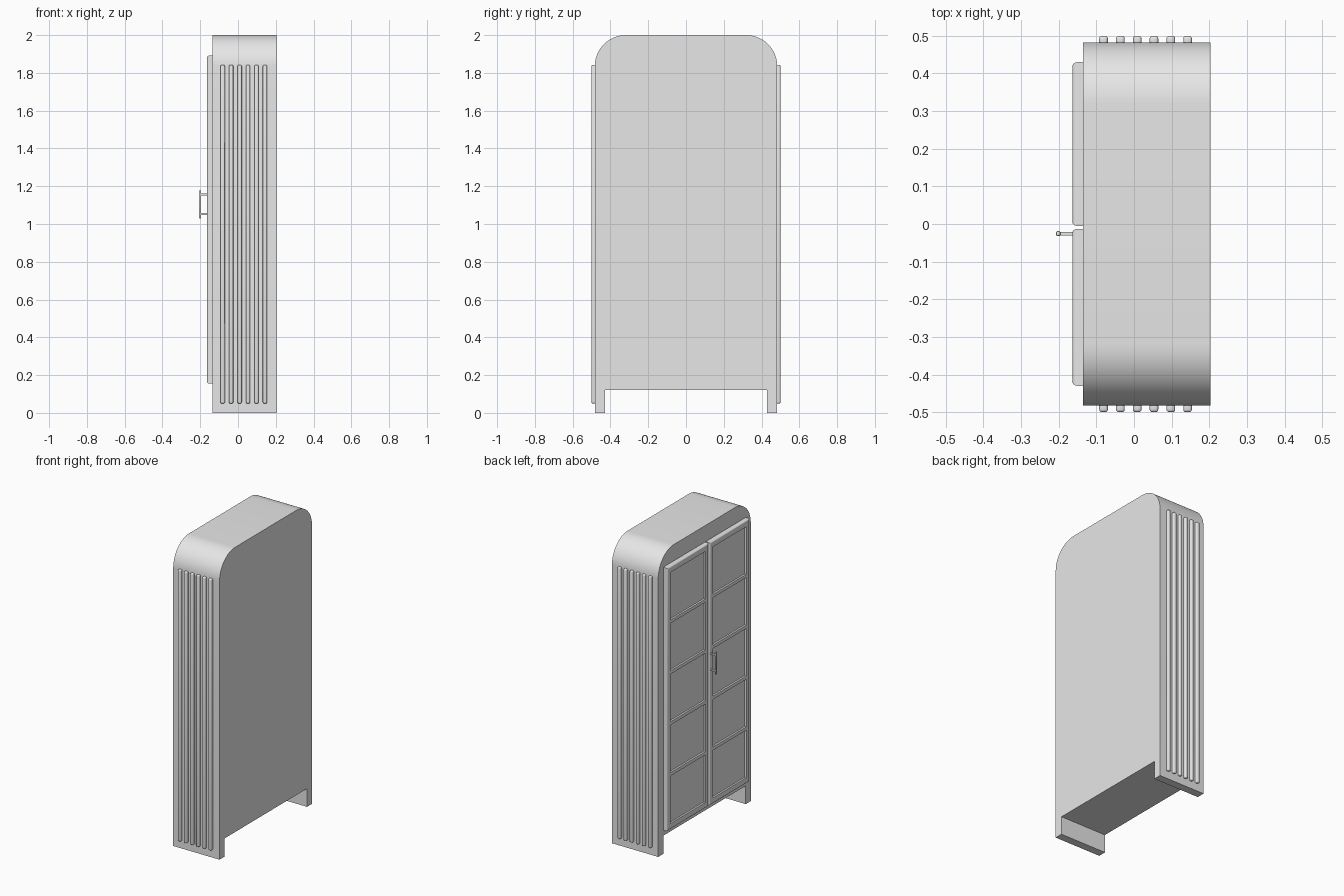
import bpy, bmesh, math
from mathutils import Vector

cube = bpy.data.objects.get("Cube")
if cube:
    bpy.data.objects.remove(cube, do_unlink=True)

grey = bpy.data.materials.new("plain_grey")
grey.use_nodes = True
GREY = (0.8, 0.8, 0.8, 1)
grey.diffuse_color = GREY
grey.node_tree.nodes["Principled BSDF"].inputs["Base Color"].default_value = GREY


def finish(name, bm, smooth=True):
    bmesh.ops.recalc_face_normals(bm, faces=bm.faces)
    mesh = bpy.data.meshes.new(name)
    bm.to_mesh(mesh)
    bm.free()
    obj = bpy.data.objects.new(name, mesh)
    mesh.materials.append(grey)
    bpy.context.collection.objects.link(obj)
    bpy.ops.object.select_all(action='DESELECT')
    obj.select_set(True)
    bpy.context.view_layer.objects.active = obj
    if smooth:
        bpy.ops.object.shade_smooth_by_angle(angle=math.radians(35))
    return obj


def add_box(bm, lo, hi):
    lo, hi = Vector(lo), Vector(hi)
    verts = bmesh.ops.create_cube(bm, size=1)["verts"]
    for v in verts:
        v.co = (lo + hi) / 2 + v.co * (hi - lo)
    return verts


def box_edges(verts):
    return list({e for v in verts for e in v.link_edges})


# Carcass: arched profile with a leg at each side, extruded front to back
HALF, TOP, R = 0.483, 2.0, 0.165
LEG_IN, LEG_H = 0.43, 0.12
FRONT, BACK = -0.135, 0.203
right_half = [(LEG_IN, LEG_H), (LEG_IN, 0), (HALF, 0)]
for i in range(17):
    a = math.pi / 2 * i / 16
    right_half.append((HALF - R + R * math.cos(a), TOP - R + R * math.sin(a)))
profile = right_half + [(-y, z) for y, z in reversed(right_half)]
bm = bmesh.new()
face = bm.faces.new([bm.verts.new((FRONT, y, z)) for y, z in profile])
solid = bmesh.ops.extrude_face_region(bm, geom=[face])["geom"]
bmesh.ops.translate(bm, vec=(BACK - FRONT, 0, 0),
                    verts=[v for v in solid if isinstance(v, bmesh.types.BMVert)])
finish("carcass", bm)

# Rounded vertical ribs on both sides
for side, s in (("left", 1), ("right", -1)):
    bm = bmesh.new()
    for i in range(6):
        x = -0.081 + i * 0.0447
        y0, y1 = sorted((s * (HALF - 0.01), s * 0.5))
        verts = add_box(bm, (x - 0.0115, y0, 0.05), (x + 0.0115, y1, 1.842))
        bmesh.ops.bevel(bm, geom=box_edges(verts), offset=0.007, segments=3,
                        profile=0.5, affect='EDGES')
    finish("ribs_" + side, bm)

# Doors: slab with rounded outer edges and five recessed panels
DOOR_X, Z0, Z1 = -0.164, 0.155, 1.892
STILE, RAIL, BAR = 0.035, 0.04, 0.022
for side, y0, y1 in (("left", -0.005, 0.43), ("right", -0.43, -0.013)):
    bm = bmesh.new()
    verts = add_box(bm, (DOOR_X, y0, Z0), (FRONT + 0.002, y1, Z1))
    front_edges = [e for e in box_edges(verts) if all(v.co.x < DOOR_X + 0.001 for v in e.verts)]
    bmesh.ops.bevel(bm, geom=front_edges, offset=0.012, segments=4,
                    profile=0.5, affect='EDGES')
    door = finish("door_" + side, bm, smooth=False)

    bm = bmesh.new()
    pane = (Z1 - Z0 - 2 * RAIL - 4 * BAR) / 5
    for i in range(5):
        z = Z0 + RAIL + i * (pane + BAR)
        add_box(bm, (DOOR_X - 0.02, y0 + STILE, z), (DOOR_X + 0.012, y1 - STILE, z + pane))
    cutter = finish("panel_cutter", bm, smooth=False)
    cutter.hide_render = True

    bpy.context.view_layer.objects.active = door
    mod = door.modifiers.new("panels", 'BOOLEAN')
    mod.operation, mod.solver, mod.object = 'DIFFERENCE', 'EXACT', cutter
    bpy.ops.object.modifier_apply(modifier=mod.name)
    bpy.data.objects.remove(cutter, do_unlink=True)
    door.select_set(True)
    bpy.ops.object.shade_smooth_by_angle(angle=math.radians(35))

# Handle: upright grip on two short posts
bm = bmesh.new()
verts = add_box(bm, (-0.207, -0.032, 1.03), (-0.196, -0.019, 1.178))
bmesh.ops.bevel(bm, geom=box_edges(verts), offset=0.003, segments=2,
                profile=0.5, affect='EDGES')
for z in (1.052, 1.157):
    add_box(bm, (-0.198, -0.030, z - 0.005), (DOOR_X + 0.004, -0.021, z + 0.005))
finish("handle", bm)
